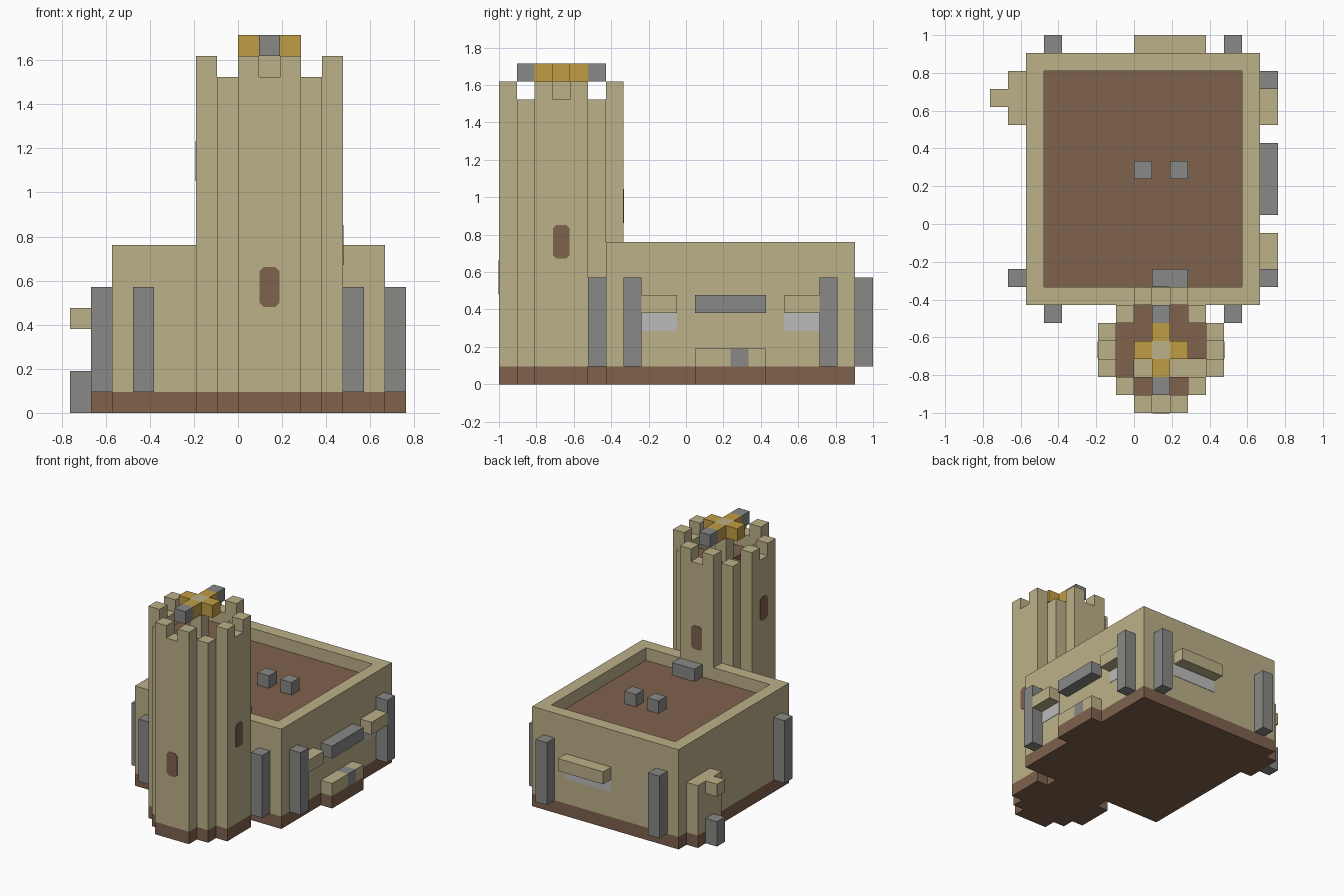
import bpy, bmesh
from mathutils import Vector

cube = bpy.data.objects.get("Cube")
if cube:
    bpy.data.objects.remove(cube, do_unlink=True)

U = 2 / 21                            # size of one block
ORIGIN = Vector((-8 * U, -1, 0))      # corner of the block grid


def material(name, r, g, b):
    m = bpy.data.materials.new(name)
    m.use_nodes = True
    m.diffuse_color = (r, g, b, 1)
    node = next(n for n in m.node_tree.nodes if n.type == 'BSDF_PRINCIPLED')
    node.inputs["Base Color"].default_value = (r, g, b, 1)
    node.inputs["Roughness"].default_value = 0.9
    return m


TAN = material("sandstone", 0.50, 0.44, 0.25)
BROWN = material("brown", 0.216, 0.122, 0.076)
GREY = material("grey stone", 0.246, 0.246, 0.24)
GOLD = material("gold", 0.53, 0.34, 0.058)
PALE = material("pale glass", 0.50, 0.50, 0.50)


def box(x0, x1, y0, y1, z0, z1):
    """Set of grid blocks filling a box."""
    return {(x, y, z) for x in range(x0, x1) for y in range(y0, y1) for z in range(z0, z1)}


def finish(name, bm, mats):
    mesh = bpy.data.meshes.new(name)
    bm.to_mesh(mesh)
    bm.free()
    for m in mats:
        mesh.materials.append(m)
    obj = bpy.data.objects.new(name, mesh)
    bpy.context.collection.objects.link(obj)
    return obj


def solid(name, blocks, *mats, rule=None):
    """Outer skin of a set of blocks; rule(block, normal) is true for the second material."""
    bm = bmesh.new()
    verts = {}

    def vert(p):
        p = tuple(round(c) for c in p)
        if p not in verts:
            verts[p] = bm.verts.new(ORIGIN + Vector(p) * U)
        return verts[p]

    for block in sorted(blocks):
        for axis in range(3):
            for side in (0, 1):
                n = Vector((0, 0, 0))
                n[axis] = 2 * side - 1
                if tuple(round(a + b) for a, b in zip(block, n)) in blocks:
                    continue
                a, b = Vector((0, 0, 0)), Vector((0, 0, 0))
                a[(axis + 1) % 3] = b[(axis + 2) % 3] = 1
                if not side:
                    a, b = b, a
                p = Vector(block)
                p[axis] += side
                f = bm.faces.new([vert(q) for q in (p, p + a, p + a + b, p + b)])
                if rule and rule(block, n):
                    f.material_index = 1
    bmesh.ops.dissolve_limit(bm, angle_limit=0.01, verts=bm.verts[:],
                             edges=bm.edges[:], delimit={'MATERIAL'})
    return finish(name, bm, mats)


def plate(name, centre, normal, w, h, mat, cut=0.0):
    """Thin wall plate, with its corners cut off when cut is above zero."""
    n = Vector(normal)
    up = Vector((0, 0, 1))
    side = up.cross(n)
    w, h = w / 2, h / 2
    pts = []
    for sx, sz in ((1, 1), (-1, 1), (-1, -1), (1, -1)):
        near, far = (sx * w, sz * (h - cut)), (sx * (w - cut), sz * h)
        pts += [near, far] if sx * sz > 0 else [far, near]
    if not cut:
        pts = pts[::2]
    bm = bmesh.new()
    c = ORIGIN + Vector(centre) * U
    f = bm.faces.new([bm.verts.new(c + (side * a + up * b) * U + n * 0.003) for a, b in pts])
    ext = bmesh.ops.extrude_face_region(bm, geom=[f])
    for v in ext["geom"]:
        if isinstance(v, bmesh.types.BMVert):
            v.co -= n * 0.006
    bmesh.ops.recalc_face_normals(bm, faces=bm.faces[:])
    finish(name, bm, [mat])


# Round tower footprint, seven blocks across, about block (9, 3)
foot = [(x, y) for x in range(-3, 4) for y in range(-3, 4) if abs(x) + abs(y) <= 4]
STEPS = {(-1, -1), (1, -1), (2, -1)}


def on_rim(x, y):
    return max(abs(x), abs(y)) == 3 or abs(x) == abs(y) == 2


def tower_top(x, y):
    if on_rim(x, y):
        return 17 if abs(x) + abs(y) == 4 and abs(x) != abs(y) else 16
    if (x, y) == (0, 0):
        return 18
    return 14 if (x, y) in STEPS else 15


# Foundation
base = box(2, 15, 6, 20, 0, 1) | box(15, 16, 11, 15, 0, 1) | box(1, 2, 16, 19, 0, 1)
base |= {(x + 9, y + 3, 0) for x, y in foot}
solid("foundation", base, BROWN)

# Main hall with sunken roof
hall = box(2, 15, 6, 20, 1, 8) - box(3, 14, 7, 19, 7, 8)
solid("main_hall", hall, TAN, BROWN, rule=lambda b, n: n.z > 0 and b[2] == 6)

# Tower with battlements, brown deck and stair opening
tower = {(x + 9, y + 3, z) for x, y in foot for z in range(1, tower_top(x, y))}
solid("tower", tower - hall, TAN, BROWN,
      rule=lambda b, n: b[2] == 14 and not on_rim(b[0] - 9, b[1] - 3)
      and (b[0], b[1]) != (9, 3))

# Gold cross with grey tips on the tower
for i, (x, y) in enumerate(((1, 0), (-1, 0), (0, 1), (0, -1))):
    solid(f"cross_arm_{i}", {(9 + x, 3 + y, 17)}, GOLD)
for y in (1, 5):
    solid(f"cross_tip_{y}", {(9, y, 17)}, GREY)

# Spiral of tower windows
for name, centre, normal in (("front", (9.5, 0, 6), (0, -1, 0)),
                             ("left", (13, 3.5, 8), (1, 0, 0)),
                             ("back", (9.5, 7, 10), (0, 1, 0)),
                             ("right", (6, 3.5, 12), (-1, 0, 0))):
    plate(f"tower_window_{name}", centre, normal, 0.94, 1.9, BROWN, cut=0.2)

# Grey buttresses round the hall
for i, (x, y) in enumerate(((3, 5), (13, 5), (3, 20), (13, 20), (1, 7), (15, 7), (15, 18))):
    solid(f"buttress_{i}", box(x, x + 1, y, y + 1, 1, 6), GREY)

# Window ledges and panes
solid("back_ledge", box(8, 12, 20, 21, 4, 5), TAN)
plate("back_window", (10, 20, 3.5), (0, 1, 0), 4, 1, PALE)
for y in (8, 16):
    solid(f"side_ledge_{y}", box(15, 16, y, y + 2, 4, 5), TAN)
    plate(f"side_window_{y}", (15, y + 1, 3.5), (1, 0, 0), 2, 1, PALE)

# Side entrance: awning and stepped sill
solid("awning", box(15, 16, 11, 15, 4, 5), GREY)
solid("sill_front", box(15, 16, 11, 13, 1, 2), TAN)
solid("sill_middle", box(15, 16, 13, 14, 1, 2), GREY)
solid("sill_back", box(15, 16, 14, 15, 1, 2), TAN)

# Porch on the other side
solid("porch", box(1, 2, 16, 19, 1, 5) | {(0, 17, 4)}, TAN)
solid("porch_post", box(0, 1, 17, 18, 0, 2), GREY)

# Roof blocks
solid("roof_bench", box(9, 11, 7, 8, 7, 8), GREY)
for x in (8, 10):
    solid(f"roof_block_{x}", box(x, x + 1, 13, 14, 7, 8), GREY)
